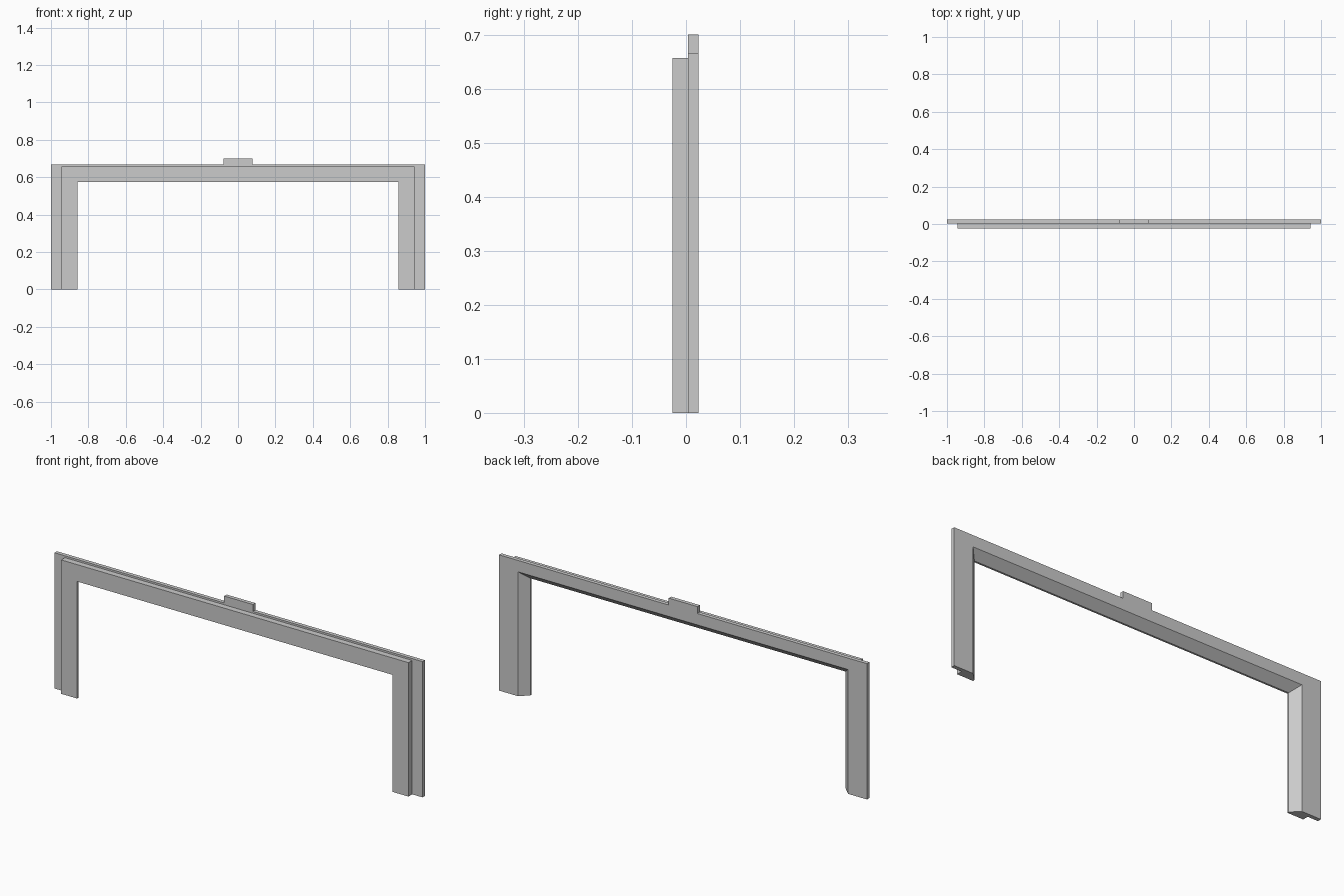
import bpy
import bmesh

cube = bpy.data.objects.get("Cube")
if cube:
    bpy.data.objects.remove(cube, do_unlink=True)

# Single plain grey
grey = bpy.data.materials.new("plain grey")
grey.use_nodes = True
colour = (0.6, 0.6, 0.6, 1)
grey.diffuse_color = colour
grey.node_tree.nodes["Principled BSDF"].inputs["Base Color"].default_value = colour


def finish(name, bm):
    bmesh.ops.recalc_face_normals(bm, faces=bm.faces)
    mesh = bpy.data.meshes.new(name)
    bm.to_mesh(mesh)
    bm.free()
    mesh.materials.append(grey)
    obj = bpy.data.objects.new(name, mesh)
    bpy.context.collection.objects.link(obj)


# Surround: stepped moulding swept up one leg, across the top and down the other
# Each profile point is (half width, height, depth)
FRONT, STEP, BACK = -0.025, 0.004, 0.023
profile = [
    (0.857, 0.575, FRONT), (0.857, 0.575, -0.016),  # inner lip
    (0.897, 0.611, BACK),                           # splayed reveal
    (1.0, 0.667, BACK), (1.0, 0.667, STEP),         # back flange
    (0.944, 0.658, STEP), (0.944, 0.658, FRONT),    # front face
]
bm = bmesh.new()
rings = []
for side, raised in ((-1, 0), (-1, 1), (1, 1), (1, 0)):
    rings.append([bm.verts.new((side * w, y, h * raised)) for w, h, y in profile])
n = len(profile)
for a, b in zip(rings, rings[1:]):
    for i in range(n):
        j = (i + 1) % n
        bm.faces.new((a[i], a[j], b[j], b[i]))
bm.faces.new(rings[0])
bm.faces.new(rings[-1])
finish("door_surround", bm)

# Tab standing on the middle of the back flange
bm = bmesh.new()
bmesh.ops.create_cube(bm, size=1)
bmesh.ops.scale(bm, vec=(0.156, BACK - STEP, 0.034), verts=bm.verts)
bmesh.ops.translate(bm, vec=(0, (BACK + STEP) / 2, 0.684), verts=bm.verts)
finish("top_tab", bm)
